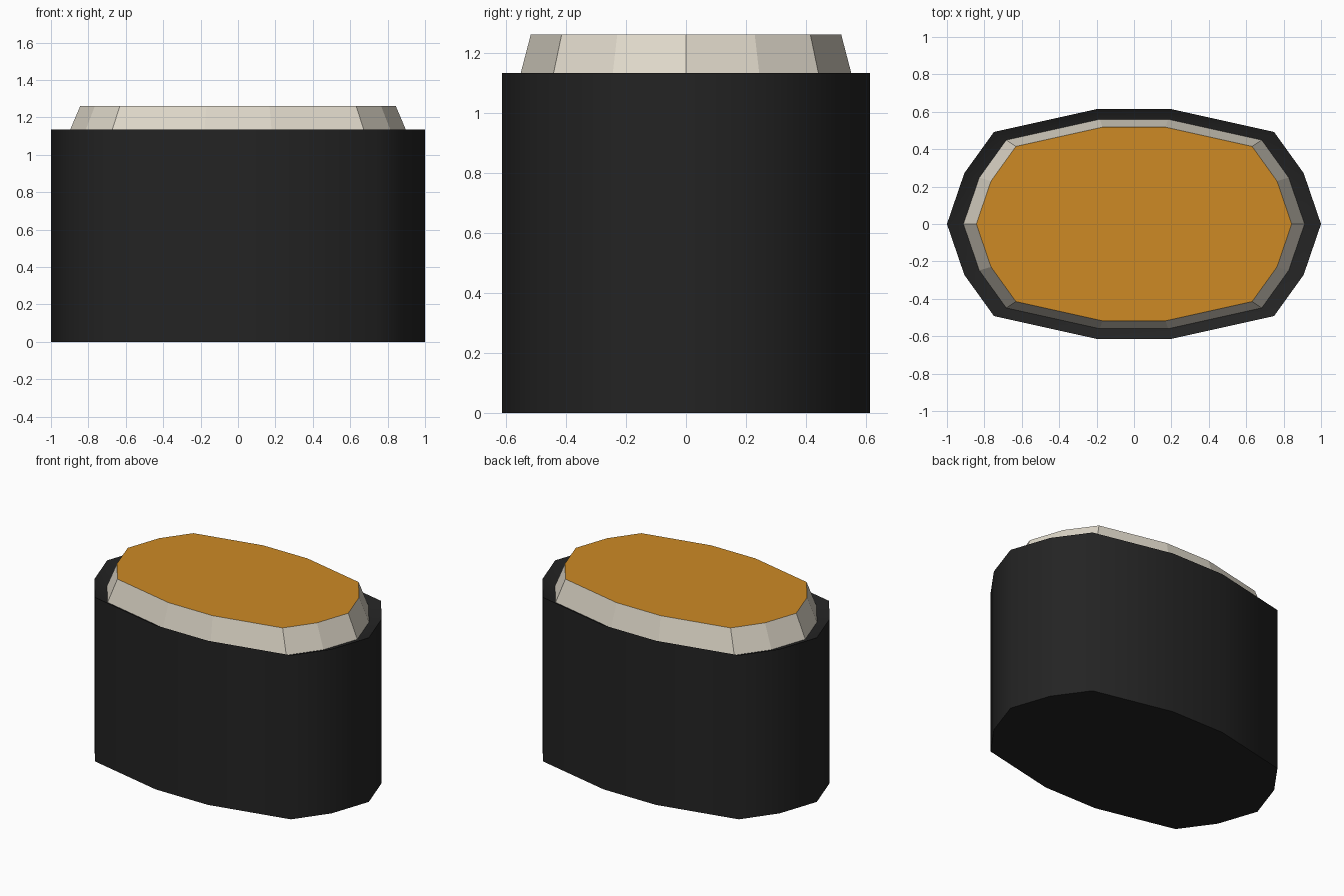
import bpy, bmesh, math

if "Cube" in bpy.data.objects:
    bpy.data.objects.remove(bpy.data.objects["Cube"])

# Fourteen-sided oval outline, mirrored from one quarter
quarter = [(1.0, 0.0), (0.907, 0.272), (0.749, 0.492), (0.2, 0.614)]
half = quarter + [(-x, y) for x, y in reversed(quarter)]
outline = half + [(x, -y) for x, y in reversed(half[1:-1])]


def material(name, rgb):
    m = bpy.data.materials.new(name)
    m.diffuse_color = (*rgb, 1.0)
    m.use_nodes = True
    m.node_tree.nodes["Principled BSDF"].inputs["Base Color"].default_value = m.diffuse_color
    return m


black = material("black", (0.017, 0.017, 0.017))
cream = material("cream", (0.74, 0.69, 0.59))
orange = material("orange", (0.61, 0.255, 0.018))


def oval_stack(name, levels, mats):
    """Loft the outline through (scale, z) levels and cap both ends."""
    bm = bmesh.new()
    rings = [[bm.verts.new((x * s, y * s, z)) for x, y in outline] for s, z in levels]
    n = len(outline)
    for a, b in zip(rings, rings[1:]):
        for i in range(n):
            j = (i + 1) % n
            bm.faces.new((a[i], a[j], b[j], b[i]))
    bm.faces.new(rings[0][::-1])
    top = bm.faces.new(rings[-1])
    top.material_index = len(mats) - 1
    me = bpy.data.meshes.new(name)
    bm.to_mesh(me)
    bm.free()
    for m in mats:
        me.materials.append(m)
    ob = bpy.data.objects.new(name, me)
    bpy.context.collection.objects.link(ob)
    return ob


# Black housing with a rim sloping gently inwards
body = oval_stack("housing", [(1.0, 0.0), (1.0, 1.134), (0.912, 1.10)], [black])
bpy.context.view_layer.objects.active = body
body.select_set(True)
bpy.ops.object.shade_smooth_by_angle(angle=math.radians(50))

# Bevelled cream cap with an orange top face
oval_stack("cap", [(0.912, 1.10), (0.843, 1.262)], [cream, orange])
